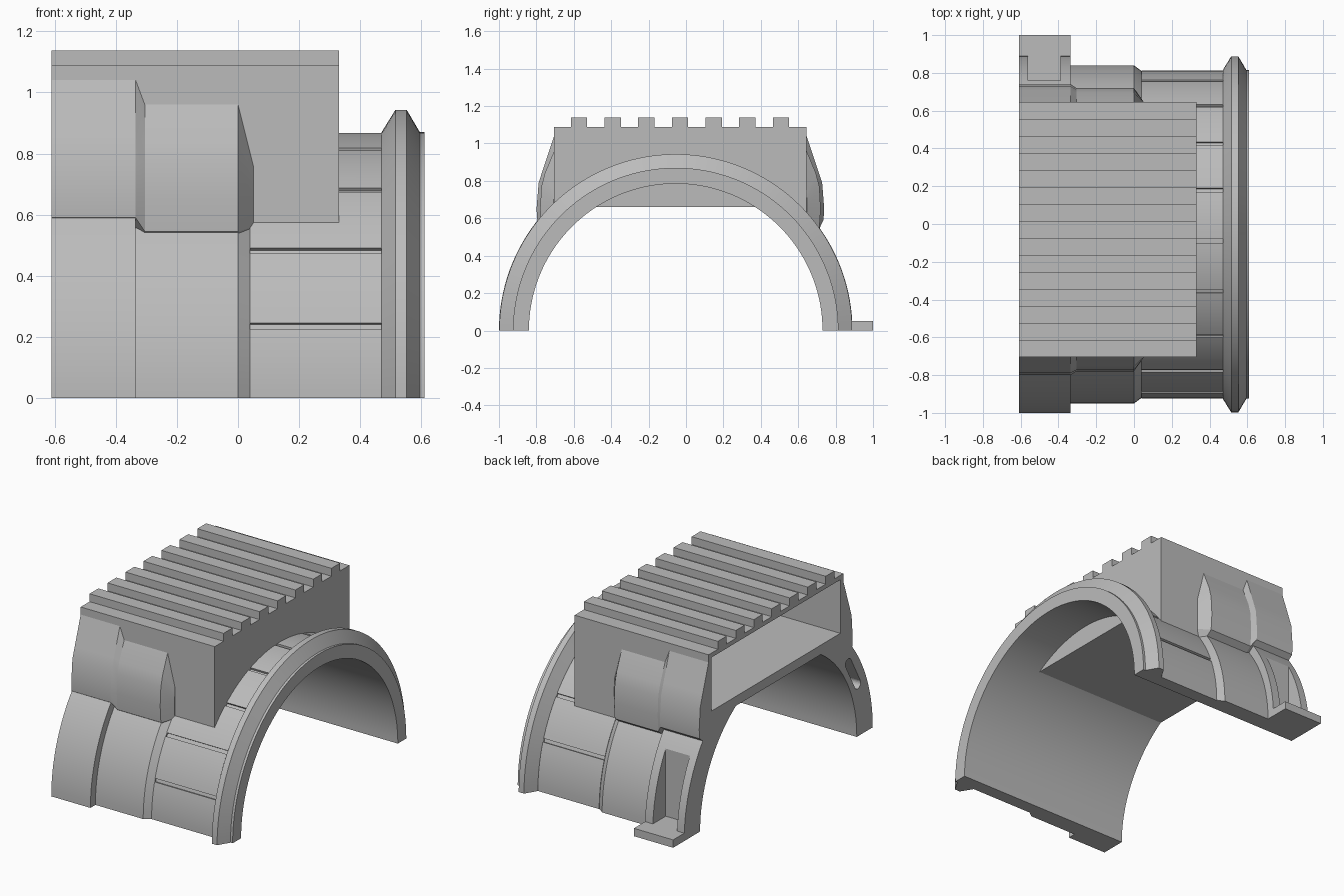
import bpy, bmesh
from math import sin, cos, pi, radians

cube = bpy.data.objects.get("Cube")
if cube:
    bpy.data.objects.remove(cube, do_unlink=True)

AXIS_Y = -0.055           # centre line of the arch
INNER = 0.785             # inner radius of the arch
X0, X1 = -0.61, 0.33      # ends of the box
BACK, FRONT = 0.645, -0.705

grey = bpy.data.materials.new("plain_grey")
grey.use_nodes = True
colour = (0.5, 0.5, 0.5, 1)
grey.diffuse_color = colour
grey.node_tree.nodes["Principled BSDF"].inputs["Base Color"].default_value = colour


def loft(name, rings, smooth=False):
    """Solid skin through a list of equal-length closed point loops."""
    bm = bmesh.new()
    loops = [[bm.verts.new(p) for p in ring] for ring in rings]
    n = len(loops[0])
    for a, b in zip(loops, loops[1:]):
        for i in range(n):
            j = (i + 1) % n
            bm.faces.new((a[i], a[j], b[j], b[i]))
    bm.faces.new(loops[0])
    bm.faces.new(loops[-1])
    bmesh.ops.recalc_face_normals(bm, faces=bm.faces)
    mesh = bpy.data.meshes.new(name)
    bm.to_mesh(mesh)
    bm.free()
    mesh.materials.append(grey)
    ob = bpy.data.objects.new(name, mesh)
    bpy.context.collection.objects.link(ob)
    if smooth:
        make_active(ob)
        bpy.ops.object.shade_smooth_by_angle(angle=radians(25))
    return ob


def make_active(ob):
    bpy.ops.object.select_all(action='DESELECT')
    ob.select_set(True)
    bpy.context.view_layer.objects.active = ob


def prism(name, xa, xb, outline):
    return loft(name, [[(x, y, z) for y, z in outline] for x in (xa, xb)])


def box(name, xa, xb, ya, yb, za, zb):
    return prism(name, xa, xb, [(ya, za), (yb, za), (yb, zb), (ya, zb)])


def arch(name, profile, inner=INNER, a0=0, a1=180, steps=72):
    """Sweep an (x, radius) profile around the arch axis."""
    loop = profile + [(profile[-1][0], inner), (profile[0][0], inner)]
    rings = []
    for i in range(steps + 1):
        a = radians(a0 + (a1 - a0) * i / steps)
        rings.append([(x, AXIS_Y - r * cos(a), r * sin(a)) for x, r in loop])
    return loft(name, rings, True)


def cut(ob, cutter):
    mod = ob.modifiers.new("cut", 'BOOLEAN')
    mod.operation = 'DIFFERENCE'
    mod.solver = 'EXACT'
    mod.object = cutter
    make_active(ob)
    bpy.ops.object.modifier_apply(modifier=mod.name)


# Arch: wide end, middle step, grooved band and flared end ring
end_collar = arch("end_collar", [(X0, 0.945), (-0.335, 0.945)])
middle_collar = arch("middle_collar", [(-0.335, 0.895), (0, 0.895), (0.04, 0.865)])
band = arch("band", [(0.04, 0.855), (0.47, 0.855)])
arch("end_ring", [(0.47, 0.87), (0.515, 0.943), (0.552, 0.943), (0.595, 0.87), (0.61, 0.87)])

# Raised panels between the band grooves
edges = [0] + [15.7 + 18 * k for k in range(9)] + [180]
panels = []
for k, (a, b) in enumerate(zip(edges, edges[1:])):
    panels.append(arch(f"band_panel_{k + 1}", [(0.04, 0.868), (0.47, 0.868)], 0.85,
                       a + (0.7 if k else 0), b - (0.7 if b < 180 else 0), 8))

# Box with an open end, its floor forming a chord under the arch
body = prism("box_body", X0, X1, [
    (FRONT, 1.088), (FRONT, 0.5), (FRONT + 0.03, 0.5), (-0.5, 0.66),
    (0.4, 0.66), (BACK - 0.03, 0.5), (BACK, 0.5), (BACK, 1.088)])
cavity = box("cavity_cutter", -0.8, X1 - 0.03, FRONT + 0.03, BACK - 0.03, 0.72, 1.06)
for ob in [body, end_collar, middle_collar, band] + panels:
    cut(ob, cavity)

# Ribs along the box top
for k in range(7):
    y = -0.572 + 0.18 * k
    box(f"top_rib_{k + 1}", X0, X1, y - 0.044, y + 0.044, 1.08, 1.138)

# Bulging cheeks on both long sides: (offset from the wall, height)
large = [(-0.02, 1.04), (0, 1.04), (0.06, 0.86), (0.083, 0.79), (0.094, 0.65), (0.09, 0.59), (-0.02, 0.5)]
small = [(-0.02, 0.96), (0, 0.96), (0.05, 0.84), (0.068, 0.77), (0.075, 0.65), (0.068, 0.545), (-0.02, 0.48)]
flat = [(-0.02, 0.76), (0, 0.76), (0.002, 0.73), (0.003, 0.69), (0.003, 0.65), (0.002, 0.56), (-0.02, 0.5)]
stations = [(X0, large), (-0.335, large), (-0.305, small), (0, small), (0.05, flat)]
for name, wall, side in (("front_cheek", FRONT, -1), ("back_cheek", BACK, 1)):
    loft(name, [[(x, wall + side * d, z) for d, z in pts] for x, pts in stations], True)

# Pocket and foot plate on the back leg
pocket = box("pocket_cutter", -0.56, -0.39, 0.76, 1.1, 0.05, 0.57)
cut(end_collar, pocket)
box("foot_plate", X0, -0.335, 0.8, 1.0, 0, 0.05)

# Rounded slot in the end of the front leg
tilt = radians(29)
outline = []
for i in range(24):
    a = 2 * pi * (i + 0.5) / 24
    u = 0.03 * cos(a) + (0.095 if cos(a) > 0 else -0.095)
    v = 0.03 * sin(a)
    outline.append((AXIS_Y - (0.855 + v) * cos(tilt) + u * sin(tilt),
                    (0.855 + v) * sin(tilt) + u * cos(tilt)))
slot = prism("slot_cutter", -0.7, -0.4, outline)
cut(end_collar, slot)

for cutter in (cavity, pocket, slot):
    bpy.data.objects.remove(cutter, do_unlink=True)
